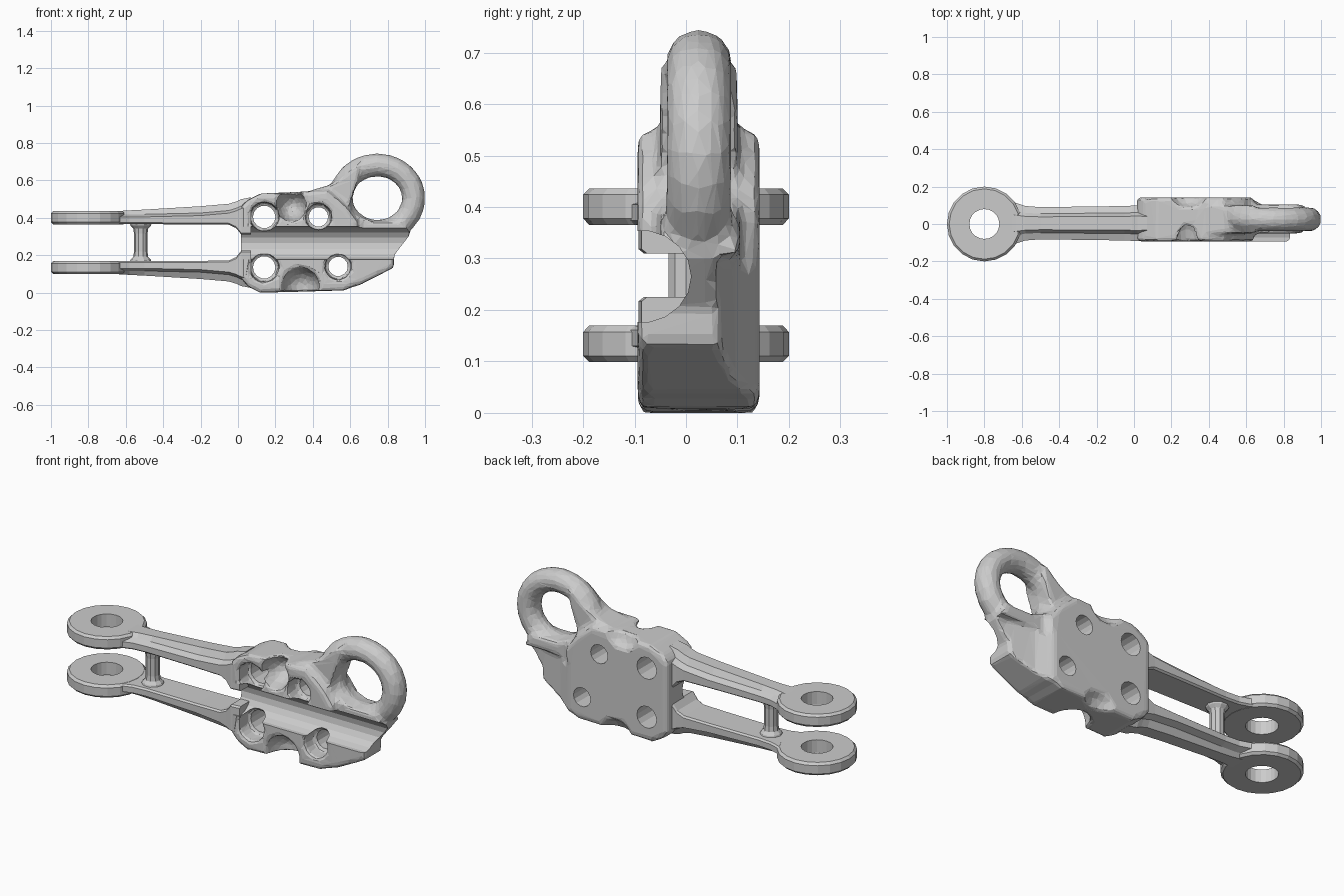
import bpy, bmesh
from math import sin, cos, pi

if "Cube" in bpy.data.objects:
    bpy.data.objects.remove(bpy.data.objects["Cube"])

MID = 0.2675  # height of the plane between the two arms


def loft(name, rings, wrap=False):
    """Skin a list of closed rings; wrap joins last to first, otherwise ends are capped."""
    bm = bmesh.new()
    vs = [[bm.verts.new(p) for p in r] for r in rings]
    n = len(vs[0])
    for i in range(len(vs) if wrap else len(vs) - 1):
        a, b = vs[i], vs[(i + 1) % len(vs)]
        for j in range(n):
            k = (j + 1) % n
            bm.faces.new((a[j], a[k], b[k], b[j]))
    if not wrap:
        bm.faces.new(vs[0])
        bm.faces.new(vs[-1])
    bmesh.ops.recalc_face_normals(bm, faces=bm.faces)
    me = bpy.data.meshes.new(name)
    bm.to_mesh(me)
    bm.free()
    ob = bpy.data.objects.new(name, me)
    bpy.context.collection.objects.link(ob)
    return ob


def prism(name, outline, y0, y1):
    return loft(name, [[(x, y, z) for x, z in outline] for y in (y0, y1)])


def disc(x, z, rx, rz, n=16):
    return [(x + rx * cos(2 * pi * i / n), z + rz * sin(2 * pi * i / n)) for i in range(n)]


def lathe(name, profile, x, n, wrap):
    """Stack circles (radius, z) around a vertical axis at x."""
    return loft(name, [[(px, py, z) for px, py in disc(x, 0, r, r, n)] for r, z in profile], wrap)


def ball(c, r):
    bm = bmesh.new()
    bmesh.ops.create_icosphere(bm, subdivisions=3, radius=1)
    for v in bm.verts:
        v.co = [c[i] + v.co[i] * r[i] for i in range(3)]
    me = bpy.data.meshes.new("scoop")
    bm.to_mesh(me)
    bm.free()
    ob = bpy.data.objects.new("scoop", me)
    bpy.context.collection.objects.link(ob)
    return ob


def modify(ob, kind, **settings):
    m = ob.modifiers.new(kind, kind)
    for k, v in settings.items():
        setattr(m, k, v)
    bpy.context.view_layer.objects.active = ob
    bpy.ops.object.modifier_apply(modifier=m.name)


def cut(ob, cutter):
    cutter.hide_render = True
    modify(ob, 'BOOLEAN', operation='DIFFERENCE', solver='EXACT', object=cutter)
    bpy.data.objects.remove(cutter)


# Cast body: clamp block, tapering tail, ring neck and ring, fused together
block = [(0.015, 0.08), (0.05, 0.035), (0.12, 0.0), (0.3, 0.004), (0.57, 0.012), (0.63, 0.04),
         (0.64, 0.38), (0.58, 0.46), (0.48, 0.545), (0.35, 0.54), (0.12, 0.53), (0.05, 0.495),
         (0.015, 0.46)]
tail = [(0.55, 0.015), (0.65, 0.04), (0.835, 0.135), (0.835, 0.21), (0.85, 0.27), (0.55, 0.27)]
link = [(0.55, 0.22), (0.85, 0.22), (0.92, 0.31), (0.88, 0.38), (0.72, 0.38), (0.6, 0.43), (0.55, 0.4)]
neck = [(0.36, 0.42), (0.62, 0.37), (0.6, 0.48), (0.64, 0.6), (0.64, 0.69), (0.56, 0.62),
        (0.49, 0.575), (0.4, 0.55)]
ring = []
for i in range(24):
    a = 2 * pi * i / 24
    ring.append([(0.745 + (0.195 + 0.063 * cos(b)) * cos(a), 0.025 + 0.065 * sin(b),
                  0.505 + (0.178 + 0.063 * cos(b)) * sin(a))
                 for b in [2 * pi * j / 12 for j in range(12)]])
body = prism("clamp_body", block, -0.094, 0.143)
parts = [prism("tail", tail, -0.094, 0.135), prism("link", link, -0.05, 0.105),
         prism("neck", neck, -0.05, 0.1), loft("ring", ring, True)]
bpy.ops.object.select_all(action='DESELECT')
for o in parts + [body]:
    o.select_set(True)
bpy.context.view_layer.objects.active = body
bpy.ops.object.join()
modify(body, 'REMESH', mode='VOXEL', voxel_size=0.012)

# Soft pockets between the bolt bosses, front and back, and the hollowed tail
cut(body, ball((0.335, -0.1, 0.035), (0.1, 0.13, 0.1)))
cut(body, ball((0.285, -0.1, 0.465), (0.08, 0.14, 0.085)))
cut(body, ball((0.33, 0.15, 0.0), (0.09, 0.06, 0.07)))
cut(body, ball((0.29, 0.15, 0.54), (0.09, 0.06, 0.07)))
cut(body, loft("wedge", [[(0.61, 0.145, z), (0.7, 0.095, z), (0.86, 0.06, z), (1.1, 0.06, z),
                          (1.1, 0.3, z), (0.61, 0.3, z)] for z in (-0.1, 0.31)]))
bolts = [(0.14, 0.405, 0.06), (0.43, 0.405, 0.052), (0.14, 0.135, 0.06), (0.535, 0.14, 0.052)]
for x, z, r in bolts:
    cut(body, prism("seat", disc(x, z, r + 0.018, r + 0.018), -0.3, 0.0))

# Round everything off and reduce to coarse cast facets
modify(body, 'REMESH', mode='VOXEL', voxel_size=0.012)
modify(body, 'SMOOTH', factor=0.5, iterations=5)
modify(body, 'DECIMATE', ratio=0.09)

# Crisp machined cuts: half-round cable groove and through bolt holes
cut(body, loft("groove", [[(x, y, z) for y, z in disc(-0.09, 0.265, 0.1, 0.09, 18)]
                          for x in (-0.2, 1.2)]))
for x, z, r in bolts:
    cut(body, prism("bolt_hole", disc(x, z, r, r, 14), -0.3, 0.3))
for p in body.data.polygons:
    p.use_smooth = False

# Two fork arms with flange, centre rib and eye; stations: x, half width, inner z, outer z
stations = [(-0.69, 0.14, 0.366, 0.434), (-0.63, 0.108, 0.366, 0.437), (-0.58, 0.092, 0.366, 0.44),
            (-0.5, 0.086, 0.366, 0.444), (-0.2, 0.09, 0.365, 0.462), (-0.05, 0.092, 0.363, 0.475),
            (-0.01, 0.094, 0.345, 0.487), (0.018, 0.096, 0.31, 0.5), (0.07, 0.09, 0.31, 0.51)]
eye = [(0.08, 0.365), (0.188, 0.365), (0.2, 0.378), (0.2, 0.424), (0.188, 0.436), (0.08, 0.436)]
for side, s in (("upper", 1), ("lower", -1)):
    rings = []
    for x, w, zi, zo in stations:
        f = max(0.405, zo - 0.05)
        sec = [(-w, zi + 0.008), (-w + 0.01, zi), (w - 0.01, zi), (w, zi + 0.008), (w, f),
               (w * 0.6, f + 0.014), (w * 0.4, zo), (-w * 0.4, zo), (-w * 0.6, f + 0.014), (-w, f)]
        rings.append([(x, y + 0.004, MID + s * (z - MID)) for y, z in sec])
    loft(side + "_arm", rings)
    lathe(side + "_eye", [(r, MID + s * (z - MID)) for r, z in eye], -0.8, 20, True)

# Flared spacer post between the arms
lathe("spacer_post", [(0.058, 0.165), (0.054, 0.177), (0.04, 0.192), (0.036, 0.22), (0.036, 0.315),
                      (0.04, 0.343), (0.054, 0.358), (0.058, 0.37)], -0.52, 10, False)
